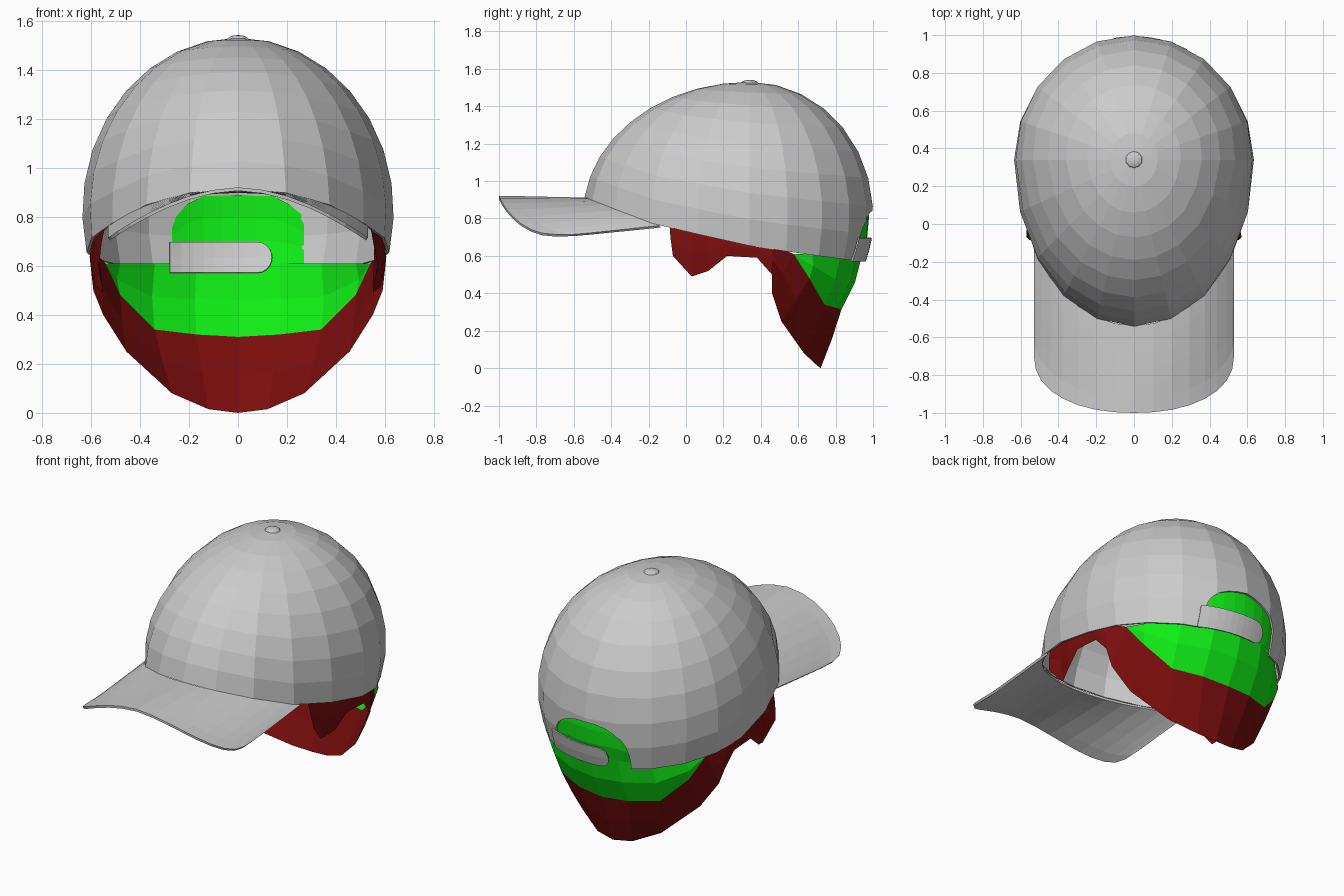
import bpy, bmesh, math

if "Cube" in bpy.data.objects:
    bpy.data.objects.remove(bpy.data.objects["Cube"])

CY, CZ, H = 0.34, 0.82, 0.71          # crown centre and height
AX, FRONT, BACK = 0.635, 0.89, 0.66   # crown half-axes
RIM = [(-0.56, 0.92), (-0.17, 0.77), (0.3, 0.66), (0.57, 0.62), (1.0, 0.565)]


def material(name, colour):
    m = bpy.data.materials.new(name)
    m.diffuse_color = colour
    m.use_nodes = True
    m.node_tree.nodes["Principled BSDF"].inputs["Base Color"].default_value = m.diffuse_color
    return m


def make(name, verts, faces, mat=None, thick=0):
    me = bpy.data.meshes.new(name)
    me.from_pydata(verts, [], faces)
    bm = bmesh.new()
    bm.from_mesh(me)
    bmesh.ops.remove_doubles(bm, verts=bm.verts, dist=1e-4)
    bmesh.ops.recalc_face_normals(bm, faces=bm.faces)
    bm.to_mesh(me)
    bm.free()
    ob = bpy.data.objects.new(name, me)
    bpy.context.collection.objects.link(ob)
    if mat:
        me.materials.append(mat)
    if thick:
        s = ob.modifiers.new("thickness", 'SOLIDIFY')
        s.thickness, s.offset = thick, -1
    return ob


def grid(name, rows, **kw):
    n = len(rows[0])
    verts = [p for r in rows for p in r]
    faces = [(i*n + j, i*n + j + 1, (i+1)*n + j + 1, (i+1)*n + j)
             for i in range(len(rows) - 1) for j in range(n - 1)]
    return make(name, verts, faces, **kw)


def surf(a, z, off=0.0):
    """Point on the crown at angle a (0 = back) and height z."""
    s = math.sqrt(max(0, 1 - ((z - CZ) / H) ** 2))
    ay = BACK if math.cos(a) > 0 else FRONT
    return ((AX*s + off) * math.sin(a), CY + (ay*s + off) * math.cos(a), z)


def back_at(x, z, off):
    s = math.sqrt(1 - ((z - CZ) / H) ** 2)
    return surf(math.asin(x / (AX*s + off)), z, off)


def rim_z(y):
    for (y0, z0), (y1, z1) in zip(RIM, RIM[1:]):
        if y <= y1:
            return z0 + (z1 - z0) * (y - y0) / (y1 - y0)
    return RIM[-1][1]


# Crown of the cap
COLS, ROWS = 20, 9
rows = []
for i in range(ROWS + 1):
    ring = []
    for j in range(COLS + 1):
        a = 2 * math.pi * (j % COLS) / COLS
        end = math.acos((rim_z(surf(a, 0.75)[1]) - CZ) / H)
        ring.append(surf(a, CZ + H * math.cos(end * i / ROWS)))
    rows.append(ring)
crown = grid("crown", rows, thick=0.012)

# Arched opening at the back
arch = [(-0.25, 0.4), (0.25, 0.4)]
arch += [(0.25 * math.cos(t * math.pi / 12), 0.66 + 0.18 * math.sin(t * math.pi / 12) ** 0.8)
         for t in range(12)] + [(-0.25, 0.66)]
n = len(arch)
cutter = make("arch_cutter",
              [(x, 0.7, z) for x, z in arch] + [(x, 1.2, z) for x, z in arch],
              [tuple(range(n)), tuple(range(n, 2*n))] +
              [(i, (i+1) % n, (i+1) % n + n, i + n) for i in range(n)])
cutter.hide_render = True
cut = crown.modifiers.new("opening", 'BOOLEAN')
cut.operation, cut.object, cut.solver = 'DIFFERENCE', cutter, 'EXACT'
bpy.context.view_layer.objects.active = crown
for m in [m.name for m in crown.modifiers]:
    bpy.ops.object.modifier_apply(modifier=m)
bpy.data.objects.remove(cutter)

# Button on top
bpy.ops.mesh.primitive_uv_sphere_add(segments=10, ring_count=6, radius=1, location=(0, CY, 1.525))
button = bpy.context.object
button.name = "top_button"
button.scale = (0.045, 0.045, 0.016)

# Curved brim
BW = 0.53
rows = []
for i in range(7):
    v = i / 6
    row = []
    for j in range(17):
        s = math.sin(math.pi / 2 * (j / 8 - 1))
        x = BW * s
        y_in = CY - FRONT * math.sqrt(1 - (x / AX) ** 2) + 0.012
        y_out = -0.70 - 0.30 * max(0, 1 - abs(s) ** 2.2) ** 0.4545
        y = y_in + (y_out - y_in) * v
        z_out = 0.92 - 0.205 * abs(s) ** 1.8
        row.append((x, y, rim_z(y_in) + (z_out - rim_z(y_in)) * min(1, v * 1.25)))
    rows.append(row)
grid("brim", rows, thick=0.014)


# Overlapping back straps with rounded tips
def strap(name, side, off):
    cols = []
    for k in range(15):
        x = 0.28 - 0.42 * math.sin(k / 14 * math.pi / 2)
        d = max(0, (-0.08 - x) / 0.06)
        h = 0.063 * math.sqrt(max(0, 1 - d * d))
        cols.append([back_at(side * x, 0.633 + t * h, off) for t in (-1, 0, 1)])
    grid(name, cols, thick=0.008)


strap("strap_outer", 1, 0.004)
strap("strap_inner", -1, -0.035)

# Hair: half outlines from temple to nape, mirrored
red = material("hair_red", (0.2, 0.004, 0.004, 1))
green = material("hair_green", (0.005, 0.85, 0.008, 1))
upper = [(.535, -.09, .79), (.57, .03, .75), (.585, .12, .73), (.595, .22, .71), (.60, .38, .68),
         (.59, .46, .66), (.54, .575, .61), (.48, .66, .48), (.34, .74, .34), (.17, .81, .32), (0, .83, .31)]
lower = [(.57, -.07, .60), (.55, .03, .49), (.585, .12, .52), (.60, .22, .60), (.60, .38, .59),
         (.59, .46, .50), (.55, .46, .40), (.455, .51, .25), (.27, .63, .08), (.12, .70, .015), (0, .72, 0)]


def both(half):
    return half + [(-x, y, z) for x, y, z in half[-2::-1]]


def between(a, b, bulge):
    out = []
    for p, q in zip(a, b):
        x, y, z = ((u + w) / 2 for u, w in zip(p, q))
        d = math.hypot(x, y - 0.3)
        out.append((x * (1 + bulge / d), y + (y - 0.3) * bulge / d, z))
    return out


grid("hair_sides_and_nape",
     [both(r) for r in (upper, between(upper, lower, 0.005), lower)], mat=red)

line = upper[6:]
top = [line[0]] + [back_at(x, 0.61, -0.028) for x in (.48, .34, .17, 0)]
middle = between(top, line, 0.018)
middle[0] = line[0]
grid("hair_back_band", [both(r) for r in (top, middle, line)], mat=green)

# Hair showing through the opening, ragged at its upper edge
xs = [-.27, -.21, -.14, -.07, 0, .07, .14, .21, .27]
tops = [.78, .85, .885, .885, .89, .885, .885, .85, .80]
grid("hair_in_opening",
     [[back_at(x, 0.61 + (t - 0.61) * k / 3, -0.022 if k else -0.028) for x, t in zip(xs, tops)]
      for k in range(4)], mat=green)
